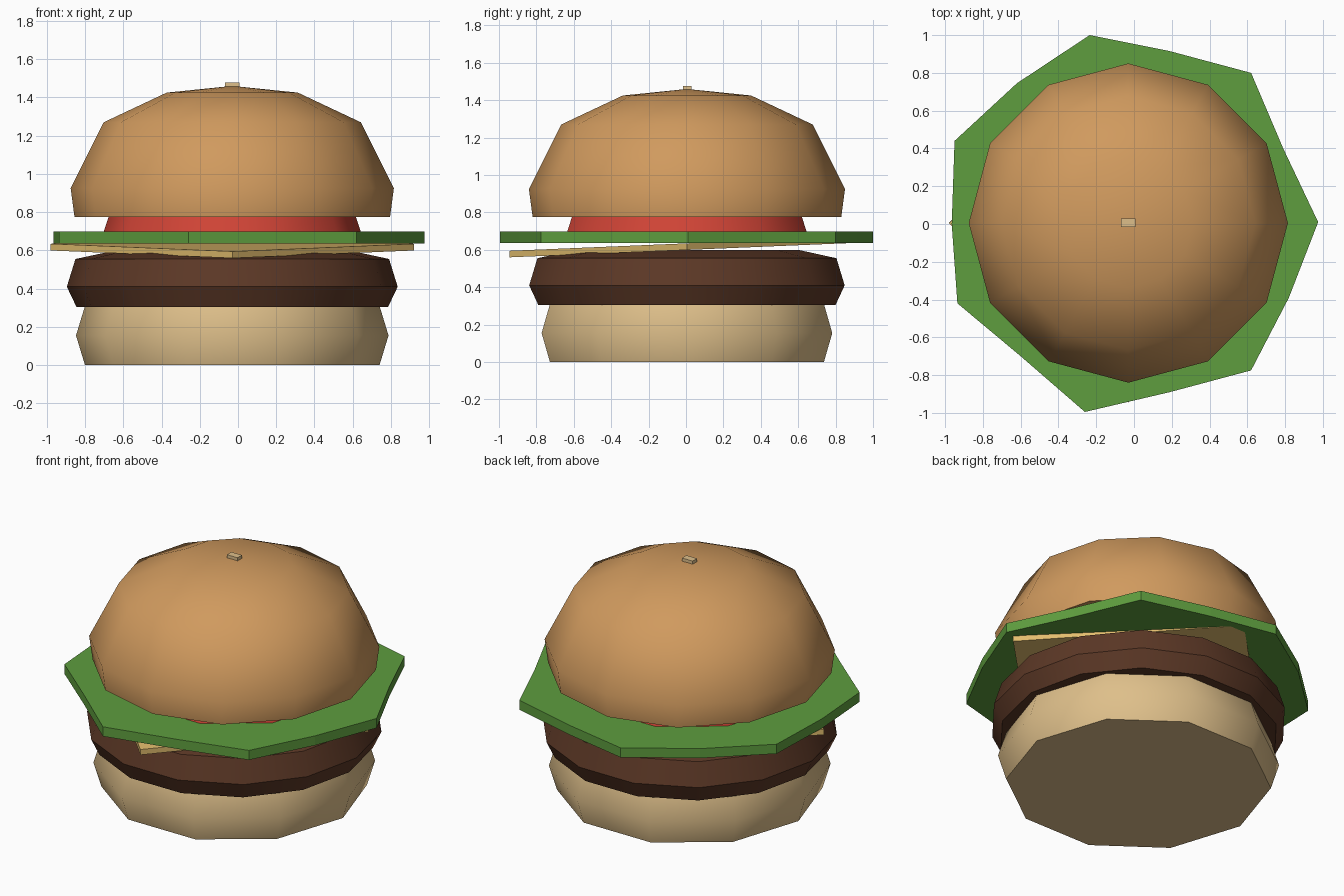
import bpy, bmesh, math
from mathutils import Matrix

if "Cube" in bpy.data.objects:
    bpy.data.objects.remove(bpy.data.objects["Cube"])

CX, CY = -0.03, 0.005


def material(name, hex_colour):
    rgb = [int(hex_colour[i:i + 2], 16) / 255 for i in (0, 2, 4)]
    lin = [c / 12.92 if c <= 0.04045 else ((c + 0.055) / 1.055) ** 2.4 for c in rgb]
    m = bpy.data.materials.new(name)
    m.diffuse_color = (*lin, 1)
    m.use_nodes = True
    m.node_tree.nodes["Principled BSDF"].inputs["Base Color"].default_value = m.diffuse_color
    return m


toasted = material("toasted crust", "D09A5E")
crumb = material("pale bread", "DEBF8A")
meat = material("grilled brown", "5C3826")
yellow = material("cheese yellow", "E3BE6E")
green = material("leaf green", "5E9D3E")
red = material("tomato red", "D04436")


def finish(name, bm, mat, smooth=None):
    bmesh.ops.recalc_face_normals(bm, faces=bm.faces)
    mesh = bpy.data.meshes.new(name)
    bm.to_mesh(mesh)
    bm.free()
    mesh.materials.append(mat)
    ob = bpy.data.objects.new(name, mesh)
    bpy.context.collection.objects.link(ob)
    if smooth:
        bpy.ops.object.select_all(action='DESELECT')
        ob.select_set(True)
        bpy.context.view_layer.objects.active = ob
        bpy.ops.object.shade_smooth_by_angle(angle=math.radians(smooth))
    return ob


def loft(name, rings, mat, smooth=None, tip=None):
    """Stack rings of points, cap the bottom, close the top flat or to a tip."""
    bm = bmesh.new()
    loops = [[bm.verts.new(p) for p in ring] for ring in rings]
    n = len(loops[0])
    for a, b in zip(loops, loops[1:]):
        for i in range(n):
            j = (i + 1) % n
            bm.faces.new((a[i], a[j], b[j], b[i]))
    bm.faces.new(loops[0][::-1])
    if tip is None:
        bm.faces.new(loops[-1])
    else:
        t = bm.verts.new((CX, CY, tip))
        for i in range(n):
            bm.faces.new((loops[-1][i], loops[-1][(i + 1) % n], t))
    return finish(name, bm, mat, smooth)


def turned(name, sides, profile, mat, smooth, tip=None):
    rings = [[(CX + r * math.cos(math.tau * i / sides),
               CY + r * math.sin(math.tau * i / sides), z)
              for i in range(sides)] for r, z in profile]
    return loft(name, rings, mat, smooth, tip)


def slab(name, size, centre, mat, tilt=0, turn=0):
    bm = bmesh.new()
    m = (Matrix.Translation(centre) @ Matrix.Rotation(tilt, 4, 'X')
         @ Matrix.Rotation(turn, 4, 'Z') @ Matrix.Diagonal((*size, 1)))
    bmesh.ops.create_cube(bm, size=1, matrix=m)
    return finish(name, bm, mat)


# Bread and meat layers
turned("bottom_bun", 10, [(0.77, 0), (0.817, 0.155), (0.77, 0.31)], crumb, 50)
turned("patty", 14, [(0.815, 0.305), (0.865, 0.41), (0.82, 0.555), (0.61, 0.60)],
       meat, 30)

# Cheese slice, turned to a diamond and tilted up at the back
side = 0.95 * math.sqrt(2)
slab("cheese_slice", (side, side, 0.035), (CX, CY, 0.617), yellow,
     math.radians(2.4), math.radians(45))

# Lettuce leaf with seven irregular points
outline = [(0.975, 0.01), (0.79, 0.40), (0.62, 0.80), (0.19, 0.915), (-0.235, 1.0),
           (-0.62, 0.745), (-0.95, 0.44), (-0.965, 0.0), (-0.935, -0.42),
           (-0.60, -0.70), (-0.26, -0.995), (0.19, -0.89), (0.62, -0.775),
           (0.82, -0.39)]
loft("lettuce_leaf", [[(x, y, z) for x, y in outline] for z in (0.637, 0.698)], green)

# Tomato slice
turned("tomato_slice", 10, [(0.675, 0.69), (0.645, 0.78)], red, 50)

# Top bun with a single seed
turned("top_bun", 12, [(0.825, 0.775), (0.845, 0.925), (0.672, 1.27), (0.343, 1.425)],
       toasted, 50, tip=1.46)
slab("seed", (0.075, 0.045, 0.02), (CX, 0.007, 1.467), crumb)
